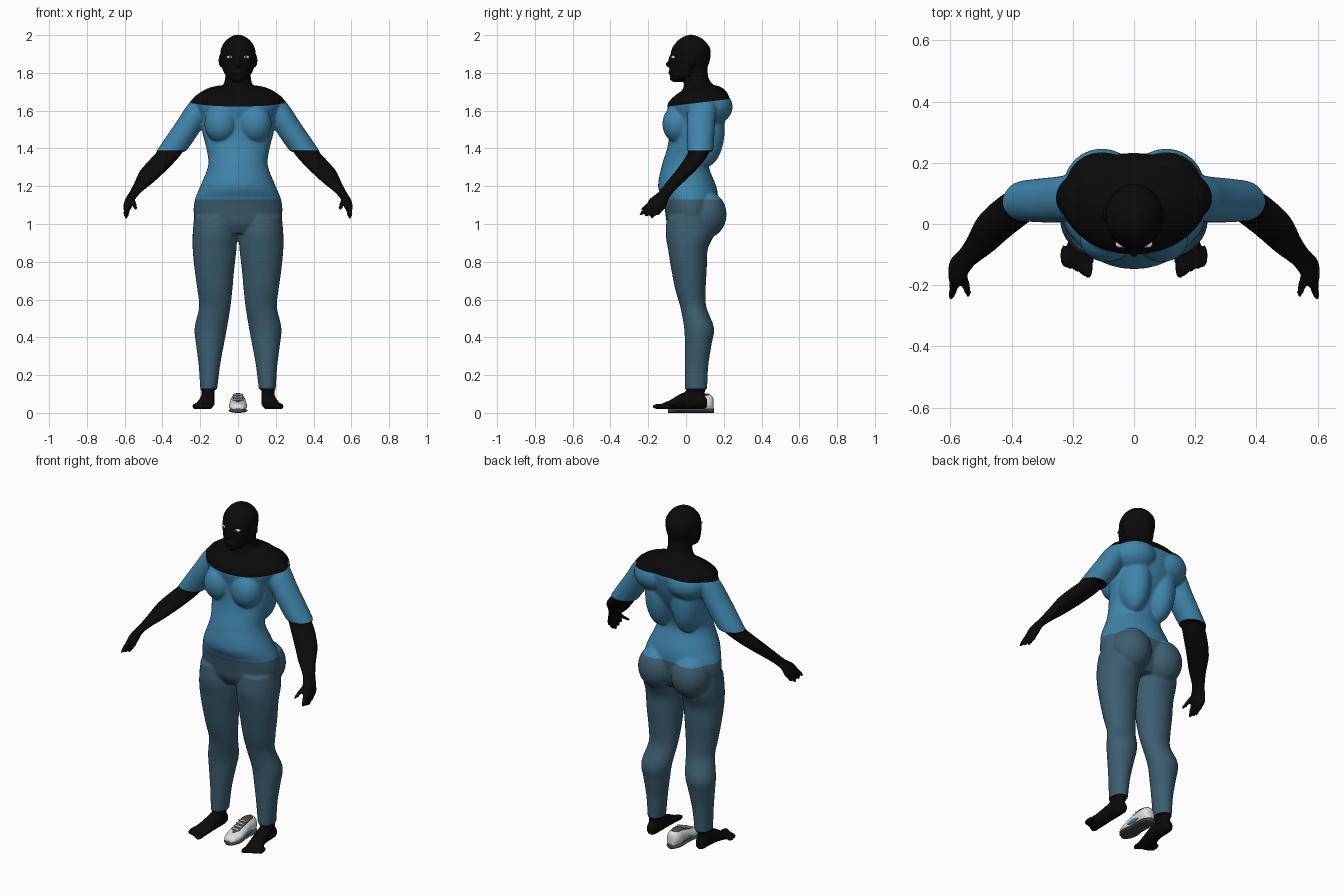
import bpy, bmesh, math
from mathutils import Matrix, Vector

cube = bpy.data.objects.get("Cube")
if cube:
    bpy.data.objects.remove(cube)


def material(name, rgb, rough=0.8):
    m = bpy.data.materials.new(name)
    m.use_nodes = True
    m.diffuse_color = (*rgb, 1)
    node = m.node_tree.nodes["Principled BSDF"]
    node.inputs["Base Color"].default_value = (*rgb, 1)
    node.inputs["Roughness"].default_value = rough
    return m


SKIN = material("black skin", (0.003, 0.003, 0.003))
SHIRT = material("shirt blue", (0.05, 0.23, 0.4))
TROUSERS = material("trouser slate blue", (0.045, 0.11, 0.16))
WHITE = material("white", (0.75, 0.75, 0.75))
GREY = material("dark grey", (0.07, 0.07, 0.075))


def smooth_rows(rows, steps=4):
    """Catmull-Rom interpolation between cross-sections."""
    pts = [Vector(r) for r in rows]
    pts = [pts[0]] + pts + [pts[-1]]
    out = []
    for a, b, c, d in zip(pts, pts[1:], pts[2:], pts[3:]):
        for k in range(steps):
            t = k / steps
            out.append(0.5 * (2 * b + (c - a) * t + (2 * a - 5 * b + 4 * c - d) * t * t
                              + (3 * b - a - 3 * c + d) * t ** 3))
    return out + [pts[-1]]


def loft(bm, rows, side=1, along_y=False, n=32):
    """Closed skin over oval sections (position, x0, x1, a0, a1)."""
    rings = []
    for p, x0, x1, a0, a1 in smooth_rows(rows):
        ring = []
        for k in range(n):
            ang = math.tau * k / n
            x = side * ((x0 + x1) / 2 + (x1 - x0) / 2 * math.cos(ang))
            a = (a0 + a1) / 2 + (a1 - a0) / 2 * math.sin(ang)
            ring.append(bm.verts.new((x, p, a) if along_y else (x, a, p)))
        rings.append(ring)
    faces = [bm.faces.new(rings[0]), bm.faces.new(rings[-1][::-1])]
    for r, s in zip(rings, rings[1:]):
        for k in range(n):
            j = (k + 1) % n
            faces.append(bm.faces.new((r[k], s[k], s[j], r[j])))
    bmesh.ops.recalc_face_normals(bm, faces=faces)


def blob(bm, centre, radii, side=1):
    c = Vector((centre[0] * side, centre[1], centre[2]))
    mat = Matrix.Translation(c) @ Matrix.Diagonal((*radii, 1))
    bmesh.ops.create_uvsphere(bm, u_segments=24, v_segments=16, radius=1, matrix=mat)


def finger(bm, a, b, r, side):
    """Tapered digit from base a to tip b."""
    a, b = Vector(a), Vector(b)
    rows = []
    for t, k in ((0, 1), (0.5, 1), (0.85, 0.85), (1, 0.4)):
        p = a.lerp(b, t)
        rows.append((p.z, p.x - r * k, p.x + r * k, p.y - r * k, p.y + r * k))
    loft(bm, rows, side, n=12)


def finish(bm, name, mat, sharp=None):
    mesh = bpy.data.meshes.new(name)
    bm.to_mesh(mesh)
    bm.free()
    mesh.materials.append(mat)
    mesh.polygons.foreach_set("use_smooth", [True] * len(mesh.polygons))
    ob = bpy.data.objects.new(name, mesh)
    bpy.context.collection.objects.link(ob)
    return ob


body = bmesh.new()

# Torso
loft(body, [(z, -w, w, f, b) for z, w, f, b in (
    (0.95, .17, -.07, .12), (1.0, .215, -.1, .15), (1.06, .235, -.11, .165),
    (1.13, .228, -.122, .17), (1.2, .2, -.148, .16), (1.31, .158, -.128, .12),
    (1.4, .168, -.1, .14), (1.48, .188, -.088, .18), (1.55, .2, -.088, .21),
    (1.62, .225, -.1, .228), (1.66, .238, -.08, .232), (1.7, .195, -.03, .215),
    (1.725, .14, .02, .185), (1.735, .08, .04, .15))])

# Neck and head
loft(body, [(z, -w, w, f, b) for z, w, f, b in (
    (1.67, .14, -.03, .19), (1.72, .09, -.015, .16), (1.76, .07, -.008, .125),
    (1.8, .068, 0, .115), (1.86, .065, 0, .11))])
loft(body, [(z, -w, w, f, b) for z, w, f, b in (
    (1.752, .025, -.07, -.02), (1.77, .05, -.08, .02), (1.8, .074, -.086, .095),
    (1.84, .087, -.085, .118), (1.885, .092, -.083, .13), (1.93, .09, -.074, .128),
    (1.97, .066, -.045, .1), (1.993, .035, -.01, .065), (2.002, .01, .02, .035))])
blob(body, (0, -.086, 1.845), (.015, .024, .016))
blob(body, (0, -.08, 1.865), (.011, .014, .03))
blob(body, (0, -.082, 1.802), (.028, .013, .011))
blob(body, (0, -.07, 1.772), (.022, .018, .016))

for s in (1, -1):
    # Ears, chest, back and seat
    blob(body, (.092, .03, 1.865), (.011, .022, .034), s)
    blob(body, (.09, -.045, 1.53), (.088, .08, .1), s)
    blob(body, (.105, .125, 1.62), (.125, .122, .1), s)
    blob(body, (.085, .1, 1.5), (.09, .105, .2), s)
    blob(body, (.108, .105, 1.05), (.112, .11, .125), s)
    # Sleeve, forearm and palm
    loft(body, ((1.68, .15, .225, .05, .15), (1.62, .14, .275, .015, .16),
                (1.55, .17, .32, .005, .155), (1.47, .215, .375, .005, .15),
                (1.385, .275, .432, .008, .143)), s)
    loft(body, ((1.42, .275, .4, .025, .13), (1.385, .29, .425, .015, .125),
                (1.34, .325, .468, -.012, .1), (1.28, .383, .52, -.055, .048),
                (1.22, .448, .548, -.105, -.015), (1.17, .51, .574, -.145, -.065),
                (1.13, .545, .598, -.195, -.092), (1.09, .562, .608, -.212, -.105),
                (1.075, .57, .605, -.205, -.115)), s)
    # Fingers and thumb
    for i in range(4):
        finger(body, (.585, -.198 + .025 * i, 1.1),
               (.6 - .004 * i, -.242 + .03 * i, 1.045 - .008 * (i % 3)), .0135, s)
    finger(body, (.56, -.16, 1.135), (.54, -.235, 1.075), .0145, s)
    # Leg
    loft(body, ((1.04, .01, .232, -.1, .15), (.95, .004, .24, -.108, .15),
                (.865, .008, .24, -.095, .115), (.76, .02, .23, -.078, .11),
                (.65, .03, .215, -.056, .104), (.56, .04, .206, -.03, .108),
                (.45, .058, .23, -.01, .148), (.36, .075, .222, -.006, .135),
                (.25, .095, .208, -.006, .118), (.126, .11, .2, -.006, .112)), s)
    # Ankle, foot and toes
    loft(body, ((.2, .125, .19, .01, .1), (.1, .125, .194, 0, .1),
                (.04, .125, .198, -.02, .1)), s)
    loft(body, ((.112, .142, .18, .03, .07), (.09, .13, .192, .02, .1),
                (.03, .124, .198, .02, .12), (-.03, .124, .206, .02, .1),
                (-.08, .126, .224, .02, .07), (-.12, .13, .238, .02, .052),
                (-.14, .14, .232, .022, .045)), s, along_y=True)
    for i in range(5):
        w = .016 if i == 0 else .011
        blob(body, (.15 + .02 * i, -.143 + .01 * i, .034), (w, .036, .015), s)

# Fuse the volumes into one continuous skin
source = finish(body, "body_source", SKIN)
remesh = source.modifiers.new("Fuse", 'REMESH')
remesh.mode = 'VOXEL'
remesh.voxel_size = 0.007
relax = source.modifiers.new("Relax", 'SMOOTH')
relax.factor = 0.5
relax.iterations = 4
depsgraph = bpy.context.evaluated_depsgraph_get()
fused = bmesh.new()
fused.from_mesh(source.evaluated_get(depsgraph).to_mesh())
bpy.data.objects.remove(source)

# Cut clean garment edges: neckline, sleeve ends, hem, trouser cuffs
NECK_SLOPE, NECK, SLEEVE, HEM, CUFF = 0.12, 1.634, 1.388, 1.13, 0.13
cuts = [((0, 0, NECK), (0, -NECK_SLOPE, 1))]
cuts += [((0, 0, z), (0, 0, 1)) for z in (SLEEVE, HEM, CUFF)]
for co, no in cuts:
    bmesh.ops.bisect_plane(fused, geom=fused.verts[:] + fused.edges[:] + fused.faces[:],
                           plane_co=co, plane_no=no, dist=1e-5)


def region(face):
    c = face.calc_center_median()
    if c.z > NECK + NECK_SLOPE * c.y or c.z < CUFF or (abs(c.x) > .258 and c.z < SLEEVE):
        return "bare_skin"
    return "shirt" if c.z > HEM else "trousers"


for name, mat in (("bare_skin", SKIN), ("shirt", SHIRT), ("trousers", TROUSERS)):
    part = fused.copy()
    bmesh.ops.delete(part, geom=[f for f in part.faces if region(f) != name], context='FACES')
    finish(part, name, mat)
fused.free()

# Eyes
for s, label in ((1, "left"), (-1, "right")):
    eye = bmesh.new()
    blob(eye, (.042, -.065, 1.883), (.019, .014, .009), s)
    finish(eye, label + "_eye", WHITE)
    iris = bmesh.new()
    blob(iris, (.042, -.0765, 1.883), (.006, .004, .006), s)
    finish(iris, label + "_iris", GREY)

# Shoe: upper, sole, tongue, laces and side stripes
shoe = bmesh.new()
loft(shoe, [(y, -w, w, .008, h) for y, w, h in (
    (-.092, .015, .035), (-.08, .034, .048), (-.04, .047, .06), (.01, .046, .08),
    (.06, .042, .098), (.11, .041, .1), (.137, .03, .09), (.146, .012, .07))], along_y=True)
finish(shoe, "shoe_upper", WHITE)
sole = bmesh.new()
loft(sole, [(y, -w, w, 0, .024) for y, w in (
    (-.094, .015), (-.08, .037), (-.04, .05), (.02, .044), (.1, .044), (.14, .03),
    (.147, .012))], along_y=True)
finish(sole, "shoe_sole", GREY)
tongue = bmesh.new()
loft(tongue, [(y, -w, w, h - .02, h) for y, w, h in (
    (-.045, .01, .06), (-.02, .022, .072), (.03, .026, .091), (.07, .027, .104),
    (.11, .022, .103), (.125, .01, .1))], along_y=True)
finish(tongue, "shoe_tongue", GREY)
laces = bmesh.new()
for i in range(4):
    blob(laces, (0, -.022 + .022 * i, .069 + .009 * i), (.03, .005, .006))
finish(laces, "shoe_laces", WHITE)
for s, label in ((1, "left"), (-1, "right")):
    stripe = bmesh.new()
    blob(stripe, (.04, .03, .036), (.008, .05, .01), s)
    finish(stripe, "shoe_stripe_" + label, SHIRT)
